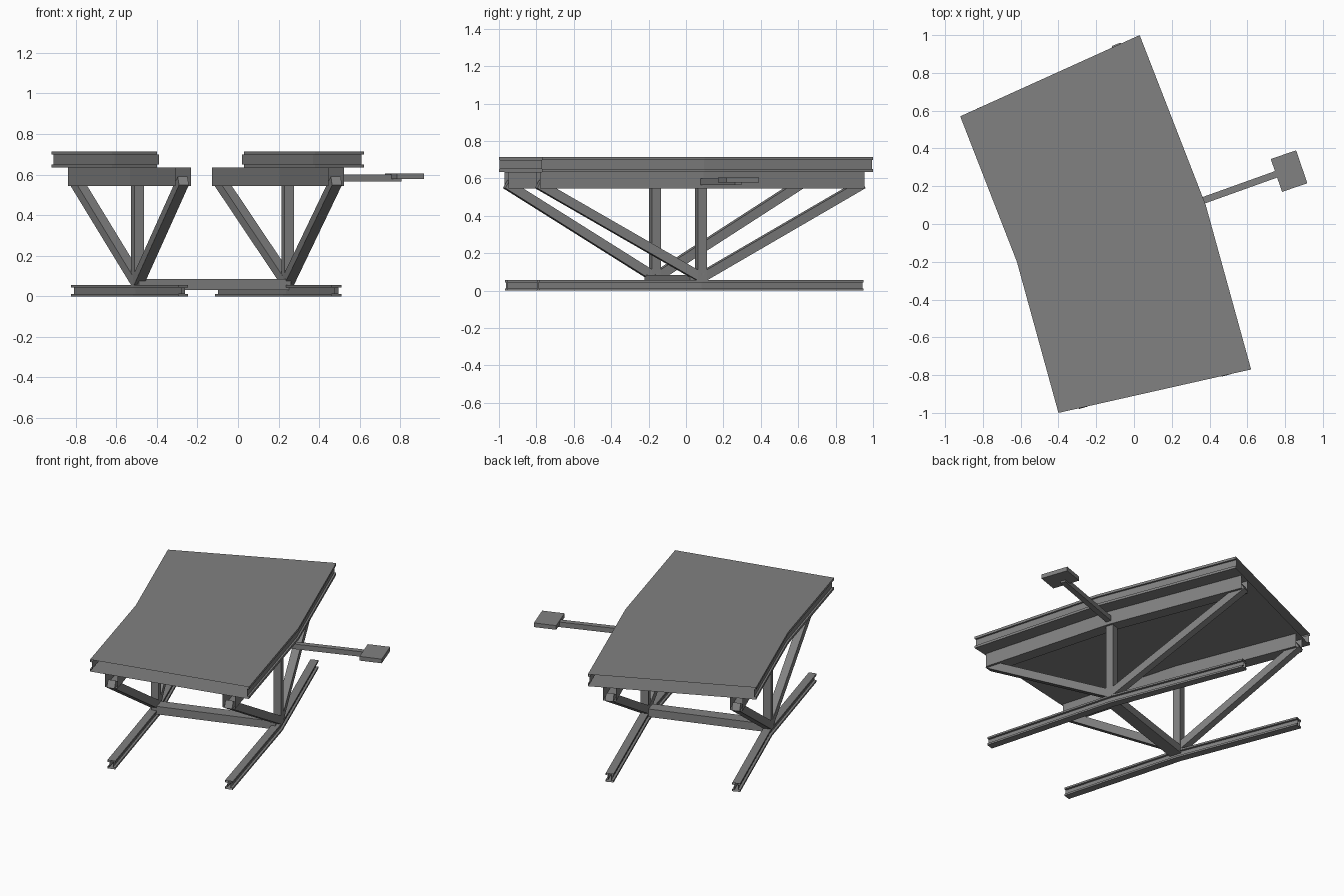
import bpy, bmesh
from mathutils import Vector

cube = bpy.data.objects.get("Cube")
if cube:
    bpy.data.objects.remove(cube, do_unlink=True)

steel = bpy.data.materials.new("grey_steel")
steel.use_nodes = True
GREY = (0.22, 0.22, 0.22, 1)
steel.diffuse_color = GREY
steel.node_tree.nodes["Principled BSDF"].inputs["Base Color"].default_value = GREY
UP = Vector((0, 0, 1))


def sweep(name, profile, stations, caps=False):
    """Skin a closed profile over stations of (point, right, up)."""
    bm = bmesh.new()
    rings = [[bm.verts.new(p + r * a + u * b) for a, b in profile] for p, r, u in stations]
    n = len(profile)
    for front, back in zip(rings, rings[1:]):
        for i in range(n):
            j = (i + 1) % n
            bm.faces.new((back[i], back[j], front[j], front[i]))
    if caps:
        bm.faces.new(rings[0])
        bm.faces.new(rings[-1][::-1])
    mesh = bpy.data.meshes.new(name)
    bm.to_mesh(mesh)
    bm.free()
    mesh.materials.append(steel)
    obj = bpy.data.objects.new(name, mesh)
    bpy.context.collection.objects.link(obj)
    return obj


def box_section(width, low, high):
    h = width / 2
    return [(-h, low), (h, low), (h, high), (-h, high)]


def i_section(half, web, low, high, flange):
    right = [(half, low), (half, low + flange), (web, low + flange),
             (web, high - flange), (half, high - flange), (half, high)]
    return right + [(-a, b) for a, b in reversed(right)]


def bent_path(points):
    """Level stations along a path, mitred at the bends."""
    pts = [Vector((x, y, 0)) for x, y in points]
    dirs = [(b - a).normalized() for a, b in zip(pts, pts[1:])]
    stations = []
    for i, p in enumerate(pts):
        before, after = dirs[max(i - 1, 0)], dirs[min(i, len(dirs) - 1)]
        t = (before + after).normalized()
        stations.append((p, t.cross(UP) / t.dot(after), UP))
    return stations


def bar(name, start, end, size, side=None):
    """Straight square bar between two points."""
    a, b = Vector(start), Vector(end)
    d = (b - a).normalized()
    r = side or d.cross(UP).normalized()
    u = r.cross(d)
    return sweep(name, box_section(size, -size / 2, size / 2), [(a, r, u), (b, r, u)], True)


# Deck: one wide, open-ended I section through left and right edge points
deck_edges = [((-0.40, -1.0), (0.62, -0.77)),
              ((-0.62, -0.20), (0.38, 0.10)),
              ((-0.92, 0.57), (0.03, 1.0))]
deck_stations = []
for left, right in deck_edges:
    a, b = Vector((*left, 0)), Vector((*right, 0))
    deck_stations.append(((a + b) / 2, (b - a) / 2, UP))
sweep("deck", i_section(1, 0.977, 0.635, 0.715, 0.016), deck_stations)

# Two side trusses, each on its own ground rail
trusses = {"right": [(-0.27, -0.96), (-0.495, -0.165), (-0.80, 0.61)],
           "left": [(0.485, -0.79), (0.245, 0.08), (-0.09, 0.94)]}
for side, path in trusses.items():
    stations = bent_path(path)
    sweep(side + "_ground_rail", i_section(0.025, 0.01, 0, 0.056, 0.012), stations)
    sweep(side + "_top_chord", box_section(0.08, 0.545, 0.635), stations)
    front, foot, back = path
    across = stations[1][1].normalized()
    bar(side + "_post", (*foot, 0.05), (*foot, 0.60), 0.05, across)
    for label, end in (("front", front), ("back", back)):
        bar(f"{side}_{label}_strut", (*foot, 0.07), (*end, 0.57), 0.05)

# Cross beam tying the truss feet together
sweep("cross_beam", box_section(0.08, 0.032, 0.085),
      bent_path([(-0.50, -0.185), (0.25, 0.06)]), True)

# Side arm with its end plate
sweep("side_arm", box_section(0.036, 0.566, 0.600),
      bent_path([(0.25, 0.083), (0.80, 0.28)]), True)
sweep("arm_plate", box_section(0.184, 0.578, 0.606),
      bent_path([(0.754, 0.257), (0.888, 0.303)]), True)
